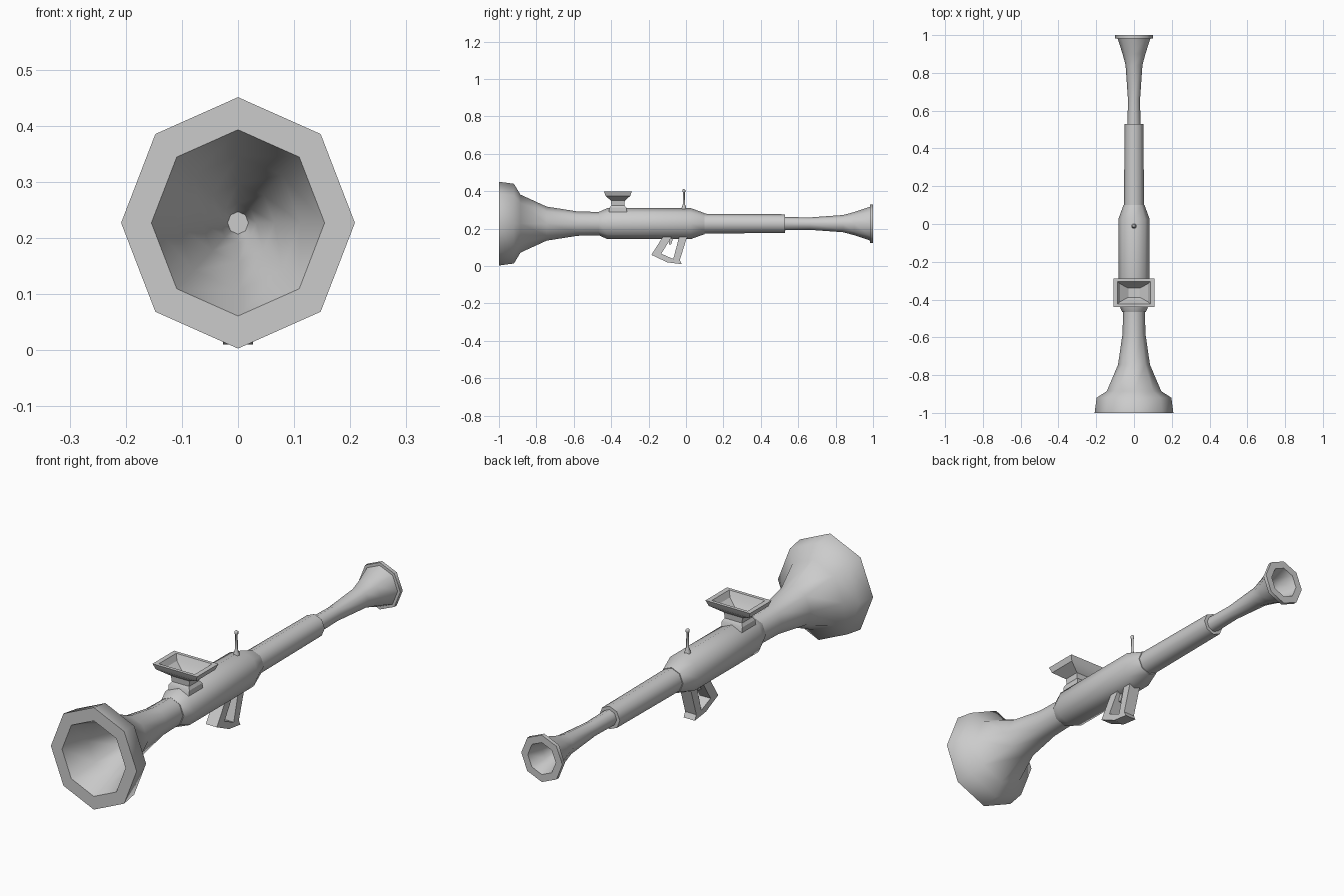
import bpy, bmesh, math

if "Cube" in bpy.data.objects:
    bpy.data.objects.remove(bpy.data.objects["Cube"])

CZ = 0.227  # height of the barrel axis


def finish(name, bm, angle=50):
    bmesh.ops.remove_doubles(bm, verts=bm.verts, dist=1e-5)
    bmesh.ops.recalc_face_normals(bm, faces=bm.faces)
    me = bpy.data.meshes.new(name)
    bm.to_mesh(me)
    bm.free()
    ob = bpy.data.objects.new(name, me)
    bpy.context.collection.objects.link(ob)
    bpy.ops.object.select_all(action='DESELECT')
    ob.select_set(True)
    bpy.context.view_layer.objects.active = ob
    bpy.ops.object.shade_smooth_by_angle(angle=math.radians(angle))
    return ob


def loft(bm, rings):
    """Skin a list of closed rings and cap both ends."""
    vs = [[bm.verts.new(p) for p in r] for r in rings]
    n = len(vs[0])
    for a, b in zip(vs, vs[1:]):
        for i in range(n):
            j = (i + 1) % n
            bm.faces.new((a[i], a[j], b[j], b[i]))
    bm.faces.new(vs[0])
    bm.faces.new(vs[-1])


def turned(name, profile, xs=1.0, n=8):
    """Faceted tube along y from (y, radius) points, one corner upward."""
    bm = bmesh.new()
    angs = [2 * math.pi * i / n for i in range(n)]
    loft(bm, [[(r * xs * math.sin(a), y, CZ + r * math.cos(a)) for a in angs]
              for y, r in profile])
    return finish(name, bm)


# Rear bell with hollow mouth
turned("rear_bell", [
    (-0.56, 0.02), (-0.62, 0.035), (-0.75, 0.07), (-0.88, 0.12), (-1.0, 0.166),
    (-1.0, 0.224), (-0.92, 0.213), (-0.885, 0.155), (-0.745, 0.091),
    (-0.58, 0.065), (-0.44, 0.062)], xs=0.93)

# Central body and forward sleeve
turned("body", [(-0.465, 0.063), (-0.42, 0.083), (0.025, 0.083), (0.10, 0.056)])
turned("sleeve", [(0.08, 0.053), (0.53, 0.050)])

# Front barrel flaring into a hollow rimmed mouth
turned("front_barrel", [
    (0.50, 0.036), (0.66, 0.033), (0.84, 0.046), (0.90, 0.062), (0.983, 0.090),
    (0.983, 0.103), (1.0, 0.103), (1.0, 0.070), (0.93, 0.048), (0.84, 0.030),
    (0.75, 0.015)], xs=0.97)


# Rectangular hopper sight on top
def rect(hx, hy, z, cy=-0.364):
    return [(sx * hx, cy + sy * hy, z)
            for sx, sy in ((-1, -1), (1, -1), (1, 1), (-1, 1))]


bm = bmesh.new()
loft(bm, [rect(0.05, 0.05, 0.28), rect(0.05, 0.045, 0.312), rect(0.042, 0.035, 0.325),
          rect(0.045, 0.037, 0.35), rect(0.098, 0.066, 0.375), rect(0.108, 0.075, 0.40),
          rect(0.087, 0.060, 0.40), rect(0.075, 0.048, 0.375), rect(0.030, 0.024, 0.345)])
finish("hopper_sight", bm, 30)

# Pin with a small knob in front of the sight
bm = bmesh.new()
pin = [(0.300, 0.014), (0.313, 0.012), (0.330, 0.006), (0.394, 0.005),
       (0.397, 0.008), (0.407, 0.008), (0.411, 0.004)]
loft(bm, [[(r * math.cos(i * math.pi / 4), -0.011 + r * math.sin(i * math.pi / 4), z)
           for i in range(8)] for z, r in pin])
finish("front_pin", bm)


# Grip pieces extruded from side profiles
def slab(name, polys, hx):
    bm = bmesh.new()
    for pts in polys:
        loft(bm, [[(x, y, z) for y, z in pts] for x in (-hx, hx)])
    return finish(name, bm, 30)


# Grip frame: open loop of outer and inner corners
outer = [(-0.115, 0.17), (-0.185, 0.06), (-0.10, 0.02), (-0.022, 0.010), (-0.033, 0.032), (0.010, 0.17)]
inner = [(-0.068, 0.17), (-0.132, 0.066), (-0.105, 0.05), (-0.068, 0.038), (-0.068, 0.038), (-0.033, 0.17)]
slab("grip", [outer[:3] + [inner[3]] + inner[1::-1],
              outer[2:] + [inner[5], inner[3]]], 0.027)
slab("trigger", [[(-0.085, 0.16), (-0.092, 0.115), (-0.080, 0.115), (-0.065, 0.16)]], 0.008)
